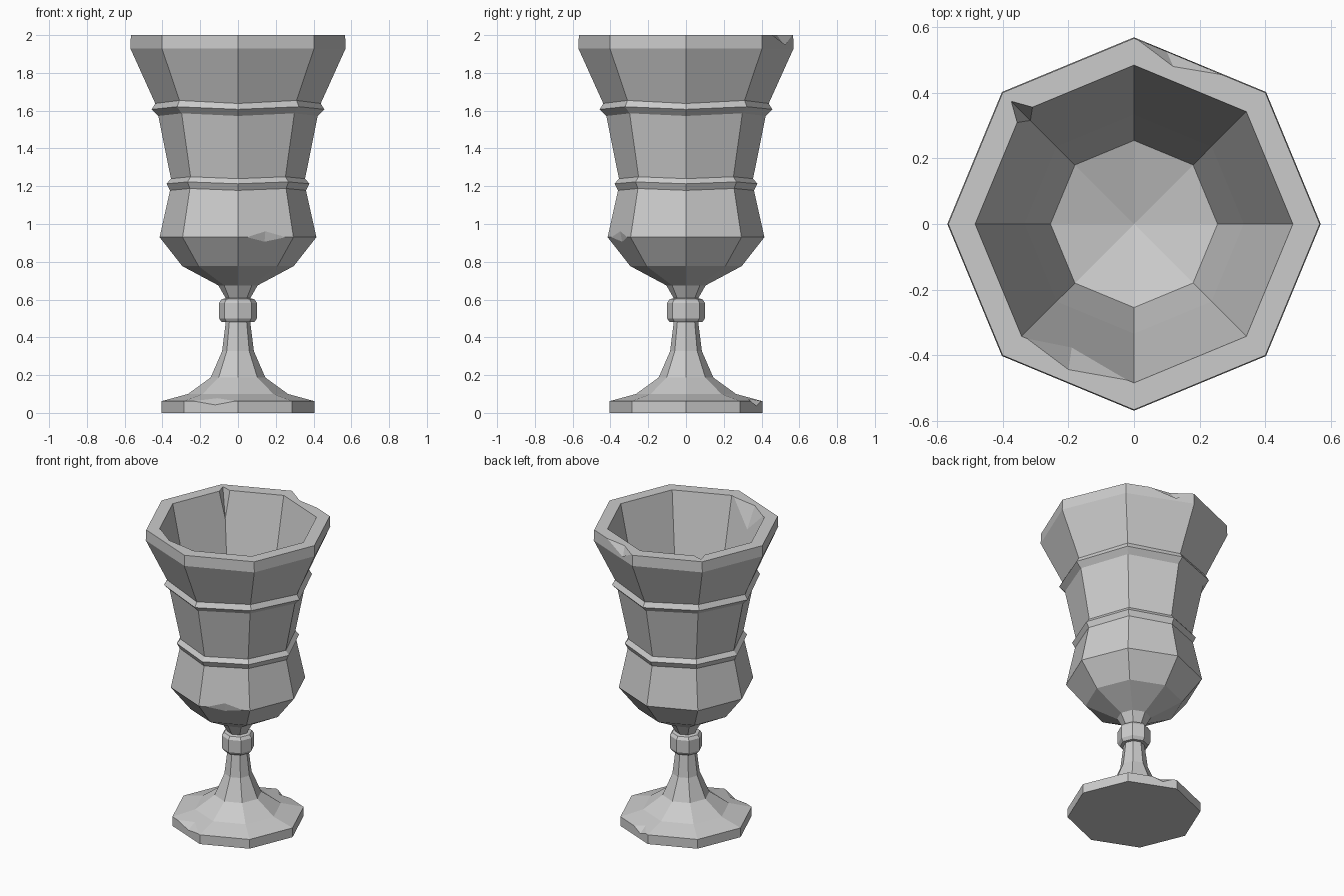
import bpy, bmesh
from math import cos, sin, pi
from mathutils import Vector

SIDES = 8

cube = bpy.data.objects.get("Cube")
if cube:
    bpy.data.objects.remove(cube, do_unlink=True)

stone = bpy.data.materials.new("worn grey")
stone.use_nodes = True
GREY = (0.6, 0.6, 0.6, 1)
stone.diffuse_color = GREY
stone.node_tree.nodes["Principled BSDF"].inputs["Base Color"].default_value = GREY


def make_object(name, bm):
    bmesh.ops.recalc_face_normals(bm, faces=bm.faces[:])
    mesh = bpy.data.meshes.new(name)
    bm.to_mesh(mesh)
    bm.free()
    mesh.materials.append(stone)
    obj = bpy.data.objects.new(name, mesh)
    bpy.context.scene.collection.objects.link(obj)
    return obj


def lathe(name, profile):
    """Closed eight-sided turning; each entry is radius, height, corner lift."""
    bm = bmesh.new()
    rings = []
    for r, z, lift in profile:
        rings.append([bm.verts.new((r * cos(2 * pi * i / SIDES),
                                    r * sin(2 * pi * i / SIDES),
                                    z + lift * (i % 2))) for i in range(SIDES)])
    for low, high in zip(rings, rings[1:]):
        for i in range(SIDES):
            j = (i + 1) % SIDES
            bm.faces.new((low[i], low[j], high[j], high[i]))
    bm.faces.new(rings[0][::-1])
    # Shallow cone closes the cup floor
    centre = bm.verts.new((0, 0, profile[-1][1] - 0.08))
    for i in range(SIDES):
        bm.faces.new((rings[-1][i], rings[-1][(i + 1) % SIDES], centre))
    return make_object(name, bm)


def chip(target, name, a, b, c, d):
    """Knock a flake off the edge a-b; c and d lie on the two adjoining faces."""
    a, b, c, d = map(Vector, (a, b, c, d))
    outside = (a + b) - (c + d) / 2
    bm = bmesh.new()
    verts = [bm.verts.new(p) for p in (a, b, c, d, outside)]
    bmesh.ops.convex_hull(bm, input=verts)
    cutter = make_object(name, bm)
    cutter.hide_render = True
    cutter.hide_set(True)
    cut = target.modifiers.new(name, "BOOLEAN")
    cut.operation = "DIFFERENCE"
    cut.solver = "EXACT"
    cut.object = cutter


foot = [(0.405, 0, 0), (0.405, 0.062, 0), (0.265, 0.1, 0), (0.145, 0.187, 0)]
stem = [(0.084, 0.327, 0), (0.065, 0.48, 0)]
collar = [(0.086, 0.48, 0), (0.1, 0.5, 0), (0.1, 0.583, 0), (0.086, 0.602, 0)]
neck = [(0.065, 0.607, 0), (0.104, 0.675, 0)]
bowl = [(0.295, 0.777, 0), (0.415, 0.93, 0)]
lower_band = [(0.36, 1.178, 0.01), (0.378, 1.213, 0.01), (0.355, 1.24, 0.01)]
upper_band = [(0.422, 1.572, 0.014), (0.457, 1.607, 0.014), (0.438, 1.638, 0.016)]
rim = [(0.57, 1.93, 0), (0.567, 2.0, 0), (0.485, 2.0, 0)]
inside = [(0.335, 1.3, 0), (0.255, 0.98, 0)]

goblet = lathe("goblet", foot + stem + collar + neck + bowl + lower_band
               + upper_band + rim + inside)

# Worn chips on rim, shoulder and foot
chip(goblet, "rim_outer_chip", (0.01, 0.563, 2.001), (0.27, 0.455, 2.001),
     (0.12, 0.48, 2.001), (0.1, 0.526, 1.94))
chip(goblet, "rim_inner_chip", (-0.335, -0.344, 2.001), (-0.02, -0.477, 2.001),
     (-0.2, -0.445, 2.001), (-0.19, -0.375, 1.86))
chip(goblet, "rim_corner_gouge", (-0.31, 0.357, 2.001), (-0.357, 0.31, 2.001),
     (-0.375, 0.375, 2.001), (-0.315, 0.315, 1.82))
chip(goblet, "shoulder_chip", (0.05, -0.394, 0.93), (0.25, -0.311, 0.93),
     (0.145, -0.349, 0.965), (0.14, -0.337, 0.9))
chip(goblet, "foot_front_chip", (-0.24, -0.305, 0.063), (-0.01, -0.4, 0.063),
     (-0.11, -0.3, 0.078), (-0.12, -0.355, 0.042))
chip(goblet, "foot_back_chip", (0.02, 0.397, 0.063), (0.15, 0.343, 0.063),
     (0.07, 0.325, 0.078), (0.08, 0.37, 0.035))

# Bake the cuts and drop the cutters
bpy.context.view_layer.update()
result = goblet.evaluated_get(bpy.context.evaluated_depsgraph_get())
carved = bpy.data.meshes.new_from_object(result)
cutters = [m.object for m in goblet.modifiers]
goblet.modifiers.clear()
goblet.data = carved
for cutter in cutters:
    bpy.data.objects.remove(cutter, do_unlink=True)
carved.materials.clear()
carved.materials.append(stone)
for face in carved.polygons:
    face.material_index = 0
    face.use_smooth = False
